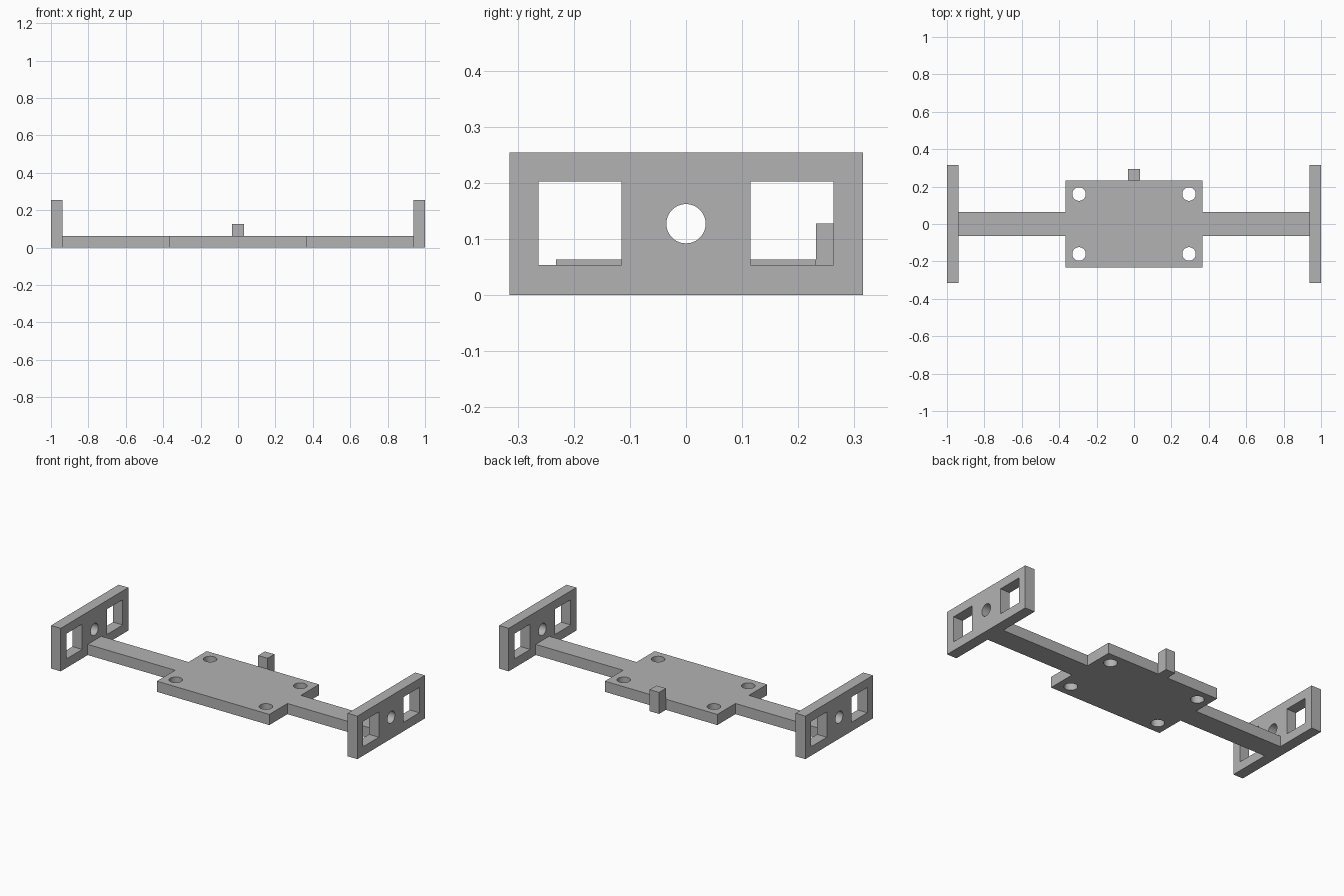
import bpy, bmesh, math
from mathutils import Matrix

if "Cube" in bpy.data.objects:
    bpy.data.objects.remove(bpy.data.objects["Cube"])

grey = bpy.data.materials.new("mid grey")
grey.diffuse_color = (0.45, 0.45, 0.45, 1)
grey.use_nodes = True
grey.node_tree.nodes["Principled BSDF"].inputs["Base Color"].default_value = grey.diffuse_color

T = 0.063        # sheet thickness
PLATE_X, PLATE_Y = 0.367, 0.232
ARM_Y = 0.063
END_Y, END_Z = 0.315, 0.254
INNER_X = 1 - T


def make(name, bm):
    bmesh.ops.recalc_face_normals(bm, faces=bm.faces)
    me = bpy.data.meshes.new(name)
    bm.to_mesh(me)
    bm.free()
    ob = bpy.data.objects.new(name, me)
    bpy.context.collection.objects.link(ob)
    me.materials.append(grey)
    return ob


def add_box(bm, x0, x1, y0, y1, z0, z1):
    m = Matrix.Translation(((x0 + x1) / 2, (y0 + y1) / 2, (z0 + z1) / 2))
    m = m @ Matrix.Diagonal((x1 - x0, y1 - y0, z1 - z0, 1))
    bmesh.ops.create_cube(bm, size=1, matrix=m)


def add_cylinder(bm, centre, radius, depth, axis="Z"):
    m = Matrix.Translation(centre)
    if axis == "X":
        m = m @ Matrix.Rotation(math.pi / 2, 4, "Y")
    bmesh.ops.create_cone(bm, cap_ends=True, segments=48, radius1=radius,
                          radius2=radius, depth=depth, matrix=m)


def cut(ob, cutter):
    """Subtract the cutter, bake the result and drop the cutter."""
    cutter.hide_render = True
    mod = ob.modifiers.new("holes", "BOOLEAN")
    mod.operation = "DIFFERENCE"
    mod.solver = "EXACT"
    mod.object = cutter
    bpy.context.view_layer.update()
    deps = bpy.context.evaluated_depsgraph_get()
    me = bpy.data.meshes.new_from_object(ob.evaluated_get(deps))
    ob.modifiers.clear()
    ob.data = me
    bpy.data.objects.remove(cutter)
    bpy.ops.object.select_all(action="DESELECT")
    ob.select_set(True)
    bpy.context.view_layer.objects.active = ob
    bpy.ops.object.shade_smooth_by_angle(angle=math.radians(30))


# Centre plate and both arms: one cross-shaped outline, extruded
quarter = [(INNER_X, ARM_Y), (PLATE_X, ARM_Y), (PLATE_X, PLATE_Y)]
outline = quarter + [(-x, y) for x, y in reversed(quarter)]
outline += [(-x, -y) for x, y in outline]
bm = bmesh.new()
base = bm.faces.new([bm.verts.new((x, y, 0)) for x, y in outline])
ext = bmesh.ops.extrude_face_region(bm, geom=[base], use_keep_orig=True)
top = [v for v in ext["geom"] if isinstance(v, bmesh.types.BMVert)]
bmesh.ops.translate(bm, verts=top, vec=(0, 0, T))
body = make("plate_and_arms", bm)

# Four mounting holes
bm = bmesh.new()
for sx in (-1, 1):
    for sy in (-1, 1):
        add_cylinder(bm, (sx * 0.294, sy * 0.16, T / 2), 0.036, 0.2)
cut(body, make("mounting_hole_cutter", bm))

# End plates, each with two square windows and a round hole
for side, sx in (("left", -1), ("right", 1)):
    x0, x1 = sorted((sx * INNER_X, sx))
    bm = bmesh.new()
    add_box(bm, x0, x1, -END_Y, END_Y, 0, END_Z)
    plate = make(side + "_end_plate", bm)
    bm = bmesh.new()
    for sy in (-1, 1):
        y0, y1 = sorted((sy * 0.115, sy * 0.263))
        add_box(bm, x0 - 0.05, x1 + 0.05, y0, y1, 0.053, 0.202)
    add_cylinder(bm, ((x0 + x1) / 2, 0, 0.127), 0.035, 0.2, "X")
    cut(plate, make("window_cutter", bm))

# Small post on the back edge
bm = bmesh.new()
add_box(bm, -0.031, 0.031, PLATE_Y, PLATE_Y + T, 0, 0.127)
make("back_post", bm)
